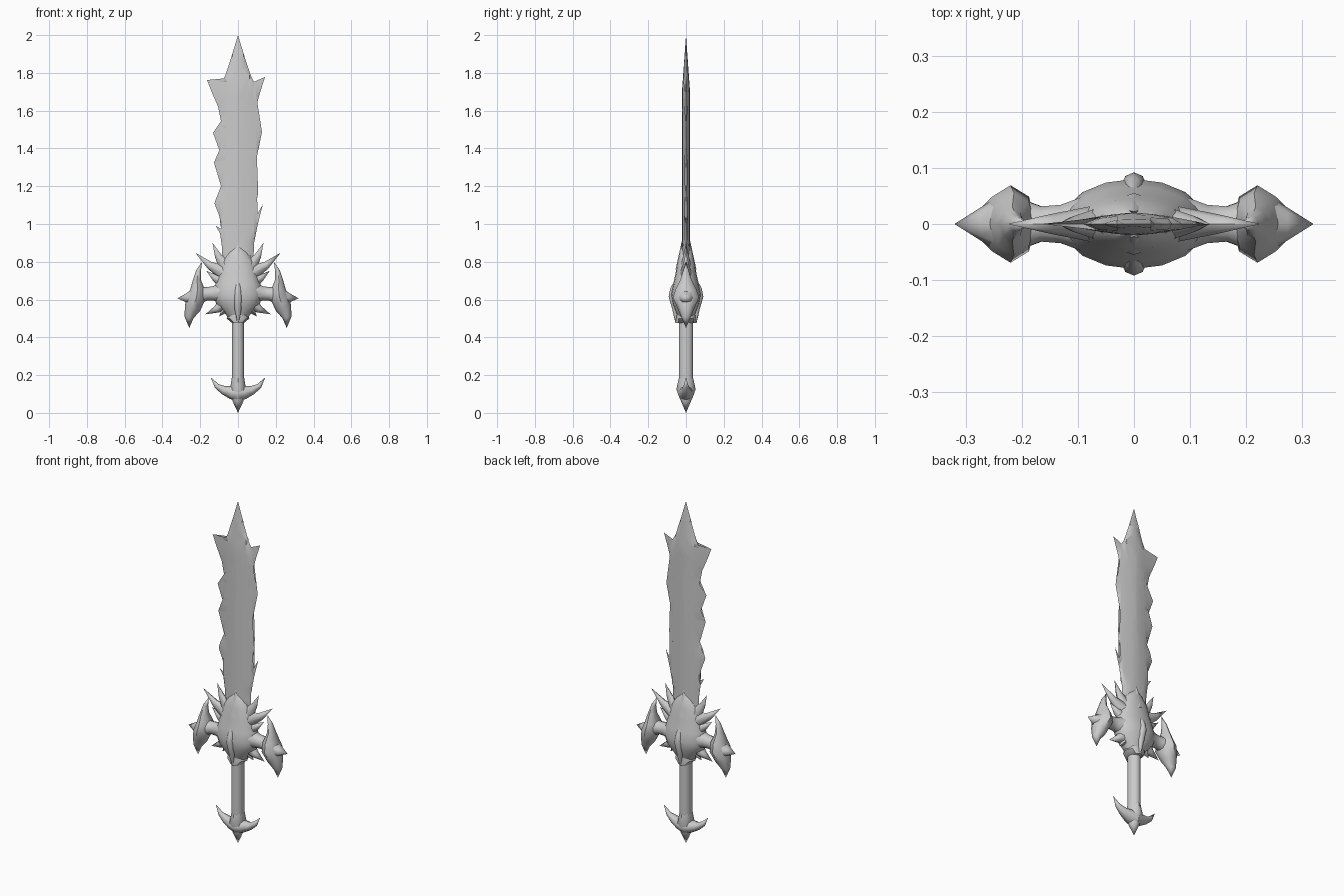
import bpy, bmesh, math
from mathutils import Vector


def finish(name, bm, mirror="", angle=50):
    bmesh.ops.remove_doubles(bm, verts=bm.verts, dist=0.0004)
    bmesh.ops.recalc_face_normals(bm, faces=bm.faces)
    me = bpy.data.meshes.new(name)
    bm.to_mesh(me)
    bm.free()
    ob = bpy.data.objects.new(name, me)
    bpy.context.collection.objects.link(ob)
    bpy.ops.object.select_all(action='DESELECT')
    ob.select_set(True)
    bpy.context.view_layer.objects.active = ob
    bpy.ops.object.shade_smooth_by_angle(angle=math.radians(angle))
    if mirror:
        m = ob.modifiers.new("Mirror", 'MIRROR')
        m.use_axis = ("X" in mirror, "Y" in mirror, False)
        m.use_mirror_merge = False
    return ob


def loft(name, path, mirror="", sides=10, angle=50):
    """Rings along a path of (x, y, z, in-plane radius, depth radius)."""
    bm = bmesh.new()
    pts = [Vector(p[:3]) for p in path]
    rings = []
    for i, p in enumerate(path):
        d = pts[min(i + 1, len(pts) - 1)] - pts[max(i - 1, 0)]
        n = Vector((d.z, 0, -d.x))
        n = n.normalized() if n.length > 1e-6 else Vector((1, 0, 0))
        ring = []
        for k in range(sides):
            a = 2 * math.pi * k / sides
            ring.append(bm.verts.new(pts[i] + n * (p[3] * math.cos(a))
                                     + Vector((0, p[4] * math.sin(a), 0))))
        rings.append(ring)
    for a, b in zip(rings, rings[1:]):
        for k in range(sides):
            j = (k + 1) % sides
            bm.faces.new((a[k], a[j], b[j], b[k]))
    bm.faces.new(rings[0])
    bm.faces.new(rings[-1])
    return finish(name, bm, mirror, angle)


def spike(name, base, tip, rw, ry, mirror="X", bend=0.0):
    b, t = Vector(base), Vector(tip)
    d = t - b
    mid = b + d * 0.5 + Vector((d.z, 0, -d.x)) * bend
    return loft(name, [(*b, rw, ry), (*mid, rw * 0.45, ry * 0.5), (*t, 0, 0)], mirror, 8)


# Blade: jagged outline, cut into a grid and swollen toward the middle
right = [(0.035, 1.885), (0.068, 1.785), (0.085, 1.753), (0.143, 1.778), (0.115, 1.69),
         (0.09, 1.60), (0.07, 1.51), (0.078, 1.463), (0.127, 1.487), (0.105, 1.38),
         (0.082, 1.27), (0.075, 1.20), (0.078, 1.14), (0.107, 1.163), (0.09, 1.09),
         (0.09, 1.03), (0.132, 1.105), (0.105, 1.0), (0.085, 0.90), (0.08, 0.75)]
left = [(-0.08, 0.75), (-0.085, 0.88), (-0.095, 0.95), (-0.118, 0.99), (-0.09, 0.975),
        (-0.098, 1.04), (-0.125, 1.11), (-0.085, 1.085), (-0.09, 1.20), (-0.127, 1.325),
        (-0.085, 1.29), (-0.095, 1.38), (-0.132, 1.482), (-0.083, 1.46), (-0.085, 1.52),
        (-0.105, 1.62), (-0.14, 1.70), (-0.164, 1.762), (-0.09, 1.745), (-0.068, 1.785),
        (-0.035, 1.885)]
bm = bmesh.new()
bm.faces.new([bm.verts.new((x, 0, z)) for x, z in [(0, 2.0)] + right + left])
bmesh.ops.triangulate(bm, faces=bm.faces)
cuts = [((x, 0, 0), (1, 0, 0)) for x in (-0.06, -0.03, 0, 0.03, 0.06)]
cuts += [((0, 0, 0.8 + 0.06 * i), (0, 0, 1)) for i in range(20)]
for co, no in cuts:
    bmesh.ops.bisect_plane(bm, geom=bm.verts[:] + bm.edges[:] + bm.faces[:],
                           plane_co=co, plane_no=no, dist=1e-5)
inner = [v for v in bm.verts if not v.is_boundary]
for v in inner:
    v.co.y = -0.02 * (1 - (abs(v.co.x) / 0.13) ** 1.5) * min(1, (2 - v.co.z) / 0.28)
dup = bmesh.ops.duplicate(bm, geom=bm.verts[:] + bm.edges[:] + bm.faces[:])["geom"]
for v in dup:
    if isinstance(v, bmesh.types.BMVert):
        v.co.y *= -1
finish("blade", bm, angle=40)

# Guard body and flared collar
loft("guard_body", [(0, 0, 0.50, 0.05, 0.04), (0, 0, 0.535, 0.075, 0.055),
                    (0, 0, 0.575, 0.115, 0.07), (0, 0, 0.625, 0.13, 0.08),
                    (0, 0, 0.68, 0.12, 0.068), (0, 0, 0.74, 0.10, 0.055),
                    (0, 0, 0.80, 0.085, 0.046), (0, 0, 0.85, 0.05, 0.034),
                    (0, 0, 0.88, 0.015, 0.02)], sides=16)
loft("collar", [(0, 0, 0.60, 0.04, 0.05), (0, 0, 0.54, 0.05, 0.05),
                (0, 0, 0.50, 0.06, 0.055), (0, 0, 0.475, 0.03, 0.057)], sides=8)

# Front and back boss ridge and upright centre thorn
loft("boss_ridge", [(0, -0.045, 0.72, 0.005, 0.005), (0, -0.065, 0.66, 0.016, 0.018),
                    (0, -0.07, 0.615, 0.022, 0.022), (0, -0.058, 0.55, 0.018, 0.015),
                    (0, -0.05, 0.475, 0.004, 0.006)], "Y", 8)
spike("centre_thorn", (0, -0.03, 0.76), (0, -0.022, 0.91), 0.032, 0.025, "Y")

# Thorns around the guard
thorns = [((0.06, 0, 0.735), (0.225, 0, 0.847), 0.045, 0.035, 0.06),
          ((0.06, 0, 0.77), (0.135, 0, 0.90), 0.04, 0.03, 0.06),
          ((0.03, 0, 0.78), (0.075, 0, 0.87), 0.035, 0.04, 0.0),
          ((0.07, 0, 0.69), (0.168, 0, 0.752), 0.04, 0.035, 0.06),
          ((0.06, 0, 0.59), (0.172, 0, 0.522), 0.045, 0.045, 0.06),
          ((0.05, 0, 0.57), (0.10, 0, 0.51), 0.035, 0.045, 0.0)]
for base, tip, rw, ry, bend in thorns:
    spike("guard_thorn", base, tip, rw, ry, "X", bend)

# Side arms, crescent horns and their outer spur
loft("guard_arm", [(0.08, 0, 0.635, 0.06, 0.055), (0.13, 0, 0.632, 0.038, 0.036),
                   (0.165, 0, 0.63, 0.036, 0.033), (0.21, 0, 0.625, 0.045, 0.05)], "X")
loft("crescent_horn", [(0.19, 0, 0.80, 0, 0), (0.209, 0, 0.752, 0.013, 0.015),
                       (0.217, 0, 0.705, 0.021, 0.03), (0.214, 0, 0.655, 0.038, 0.055),
                       (0.22, 0, 0.61, 0.048, 0.069), (0.241, 0, 0.555, 0.043, 0.045),
                       (0.259, 0, 0.505, 0.024, 0.024), (0.258, 0, 0.45, 0, 0)], "X", 8)
spike("horn_spur", (0.225, 0, 0.61), (0.32, 0, 0.607), 0.055, 0.06, "X")

# Grip
loft("grip", [(0, 0, 0.13, 0.033, 0.038), (0, 0, 0.52, 0.033, 0.038)], sides=12)

# Anchor-shaped pommel
loft("pommel", [(0, 0, 0, 0, 0), (0, 0, 0.06, 0.028, 0.026), (0, 0, 0.125, 0.042, 0.051),
                (0, 0, 0.185, 0.033, 0.038)], sides=8)
loft("pommel_prong", [(0, 0, 0.105, 0.045, 0.045), (0.035, 0, 0.108, 0.035, 0.038),
                      (0.075, 0, 0.12, 0.023, 0.026), (0.112, 0, 0.142, 0.014, 0.014),
                      (0.144, 0, 0.188, 0, 0)], "X", 8)
